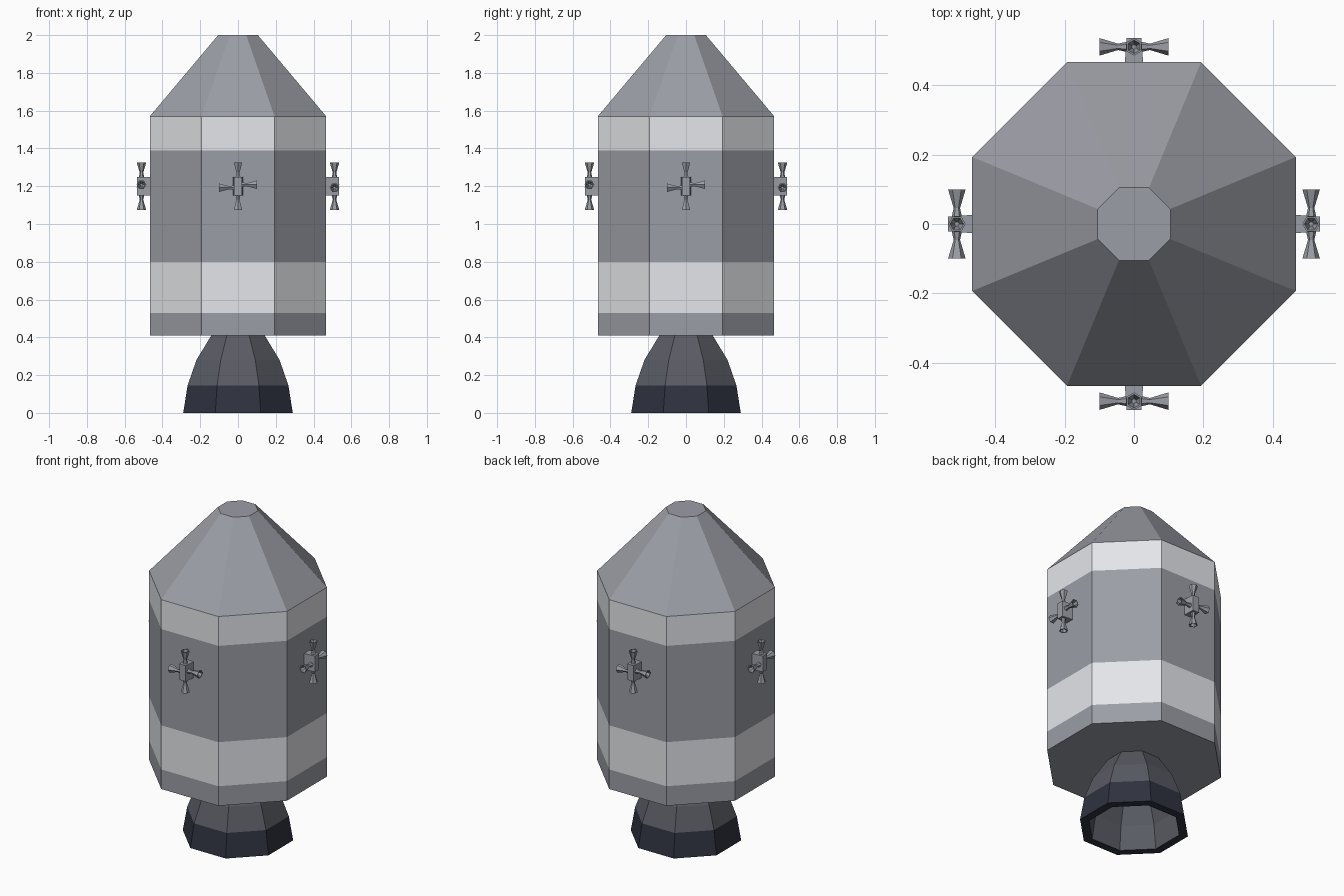
import bpy, bmesh
from math import pi, cos, sin
from mathutils import Matrix

if "Cube" in bpy.data.objects:
    bpy.data.objects.remove(bpy.data.objects["Cube"])


def material(name, r, g, b):
    m = bpy.data.materials.new(name)
    m.diffuse_color = (r, g, b, 1)
    m.use_nodes = True
    m.node_tree.nodes["Principled BSDF"].inputs["Base Color"].default_value = m.diffuse_color
    return m


HULL = material("hull_grey", 0.33, 0.34, 0.38)
BAND = material("pale_band", 0.78, 0.79, 0.82)
BELL = material("bell_grey", 0.10, 0.105, 0.125)
RIM = material("dark_rim", 0.028, 0.032, 0.05)


def lathe(bm, profile, sides, mats=None, matrix=Matrix()):
    """Spin (apothem, z) points into flat sides, close both ends."""
    rings = []
    for r, z in profile:
        R = r / cos(pi / sides)
        rings.append([bm.verts.new(matrix @ Matrix.Translation(
            (R * cos(a), R * sin(a), z)).translation)
            for a in (2 * pi * (i + 0.5) / sides for i in range(sides))])
    for k in range(len(rings) - 1):
        a, b = rings[k], rings[k + 1]
        for i in range(sides):
            j = (i + 1) % sides
            f = bm.faces.new((a[i], a[j], b[j], b[i]))
            f.material_index = mats[k] if mats else 0
    bm.faces.new(rings[0][::-1])
    bm.faces.new(rings[-1])


def finish(bm, name, mats):
    bmesh.ops.recalc_face_normals(bm, faces=bm.faces)
    me = bpy.data.meshes.new(name)
    bm.to_mesh(me)
    bm.free()
    for m in mats:
        me.materials.append(m)
    ob = bpy.data.objects.new(name, me)
    bpy.context.collection.objects.link(ob)
    return ob


# Octagonal hull with two pale bands and a blunt nose cone
bm = bmesh.new()
A = 0.467
lathe(bm, [(A, 0.41), (A, 0.53), (A, 0.80), (A, 1.39), (A, 1.57), (0.105, 2.0)],
      8, [0, 1, 0, 1, 0])
finish(bm, "hull", [HULL, BAND])

# Hollow engine bell: outside up from the inner throat, over the rim, back up
bm = bmesh.new()
lathe(bm, [(0.14, 0.412), (0.22, 0.28), (0.267, 0.145), (0.29, 0.0),
           (0.242, 0.0), (0.222, 0.145), (0.178, 0.27), (0.10, 0.385)],
      8, [0, 0, 1, 1, 0, 0, 0])
finish(bm, "engine_bell", [BELL, RIM])

# Thruster pods: tapered block with four small flared nozzles, on each side
NOZZLE = [(0.013, -0.005), (0.008, 0.022), (0.022, 0.076), (0.017, 0.076), (0.006, 0.035)]
for n, side in enumerate(("front", "right", "back", "left")):
    bm = bmesh.new()
    for v in bmesh.ops.create_cube(bm, size=1)["verts"]:
        outer = v.co.y < 0
        v.co = (v.co.x * (0.042 if outer else 0.054),
                -0.536 if outer else -0.46,
                1.2 + v.co.z * 0.098)
    for pos, axis, ang in (((0, 1.25), 'Y', 0), ((0, 1.15), 'Y', pi),
                           ((0.024, 1.208), 'Y', pi / 2), ((-0.024, 1.192), 'Y', -pi / 2)):
        lathe(bm, NOZZLE, 6, None, Matrix.Translation((pos[0], -0.511, pos[1]))
              @ Matrix.Rotation(ang, 4, axis))
    bm.transform(Matrix.Rotation(n * pi / 2, 4, 'Z'))
    finish(bm, "thruster_pod_" + side, [HULL])
